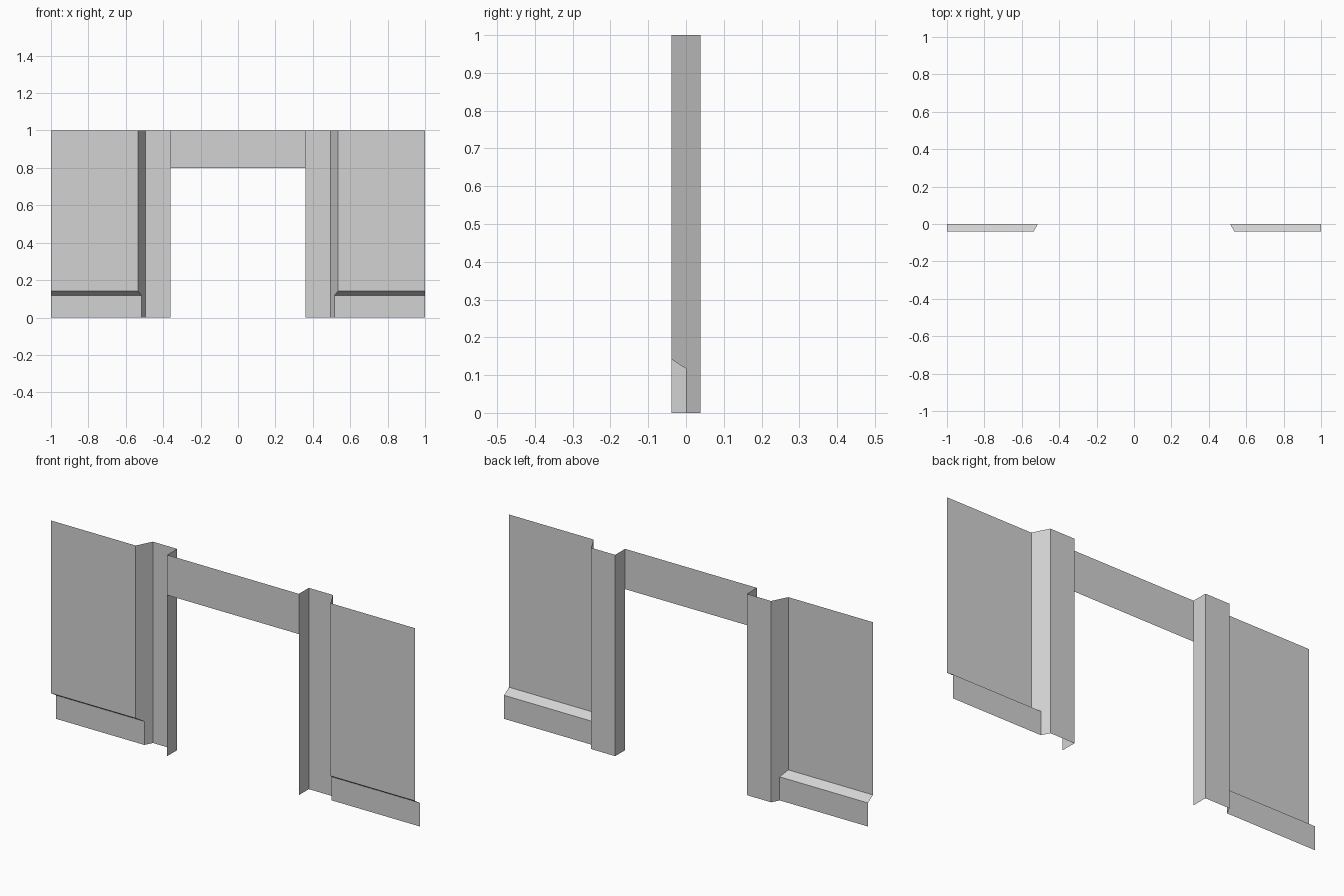
import bpy

if "Cube" in bpy.data.objects:
    bpy.data.objects.remove(bpy.data.objects["Cube"])

# Single flat colour
grey = bpy.data.materials.new("light grey")
grey.use_nodes = True
colour = (0.65, 0.65, 0.65, 1)
grey.diffuse_color = colour
grey.node_tree.nodes["Principled BSDF"].inputs["Base Color"].default_value = colour

# Key planes of the wall
FRONT, MID, BACK = -0.039, 0.0, 0.039
OPENING, PILLAR, PANEL, END = 0.362, 0.495, 0.535, 1.0
BOARD = (PILLAR + PANEL) / 2
TOP, LINTEL, LEDGE, BOARD_TOP = 1.0, 0.8, 0.142, 0.117


def sheet(name, points, mirrored=True):
    """One flat sheet from its outline, optionally repeated on the other side."""
    mesh = bpy.data.meshes.new(name)
    mesh.from_pydata(points, [], [range(len(points))])
    mesh.materials.append(grey)
    obj = bpy.data.objects.new(name, mesh)
    bpy.context.collection.objects.link(obj)
    if mirrored:
        mod = obj.modifiers.new("both sides", "MIRROR")
        mod.use_axis[0] = True
        mod.use_mirror_merge = False
    return obj


def upright(name, a, b, low, high, mirrored=True):
    """Vertical rectangle between two plan points a and b."""
    return sheet(name, [(*a, low), (*b, low), (*b, high), (*a, high)], mirrored)


# Beam over the opening
upright("lintel", (-OPENING, FRONT), (OPENING, FRONT), LINTEL, TOP, False)

# Opening side and recessed pillar face
upright("jamb", (OPENING, FRONT), (OPENING, BACK), 0, TOP)
upright("pillar_face", (OPENING, BACK), (PILLAR, BACK), 0, TOP)

# Slanted return from pillar to wall, notched around the base board
sheet("slanted_return", [
    (PILLAR, BACK, 0), (BOARD, MID, 0), (BOARD, MID, BOARD_TOP),
    (PANEL, FRONT, LEDGE), (PANEL, FRONT, TOP), (PILLAR, BACK, TOP)])

# Wall panel, sloped underside and recessed base board
upright("wall_panel", (PANEL, FRONT), (END, FRONT), LEDGE, TOP)
sheet("sloped_ledge", [
    (BOARD, MID, BOARD_TOP), (END, MID, BOARD_TOP),
    (END, FRONT, LEDGE), (PANEL, FRONT, LEDGE)])
upright("base_board", (BOARD, MID), (END, MID), 0, BOARD_TOP)
